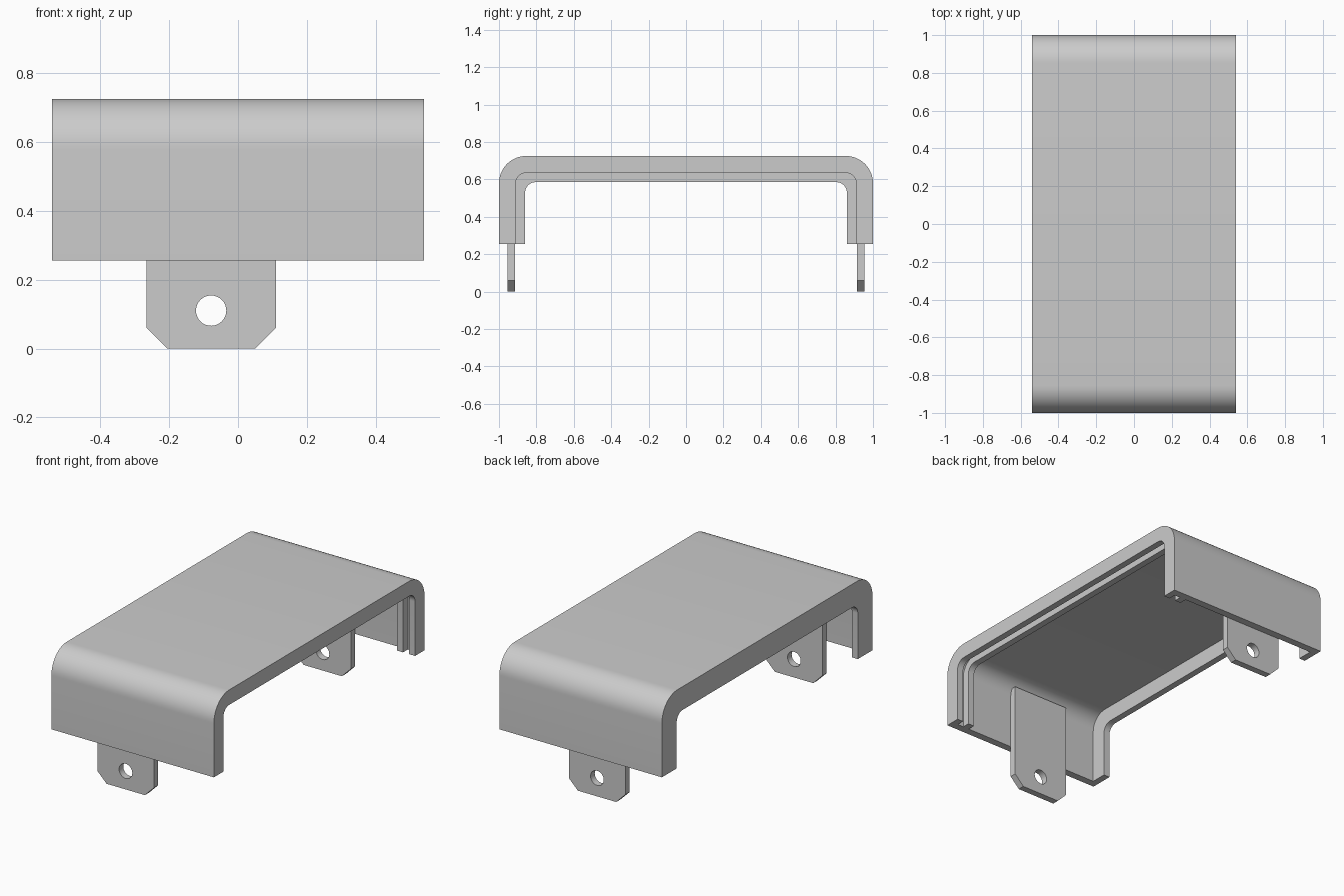
import bpy, bmesh
from math import cos, sin, pi, radians

cube = bpy.data.objects.get("Cube")
if cube:
    bpy.data.objects.remove(cube, do_unlink=True)

HALF_X, HALF_Y, TOP, BOTTOM = 0.54, 1.0, 0.725, 0.255
WALL, LIP, DEEP_LIP = 0.045, 0.09, 0.14
RIB = 0.04          # width of each rib and of the panel slot

grey = bpy.data.materials.new("light_grey")
grey.use_nodes = True
grey.diffuse_color = (0.6, 0.6, 0.6, 1)
grey.node_tree.nodes["Principled BSDF"].inputs["Base Color"].default_value = (0.6, 0.6, 0.6, 1)


def finish(obj):
    bpy.ops.object.select_all(action='DESELECT')
    obj.select_set(True)
    bpy.context.view_layer.objects.active = obj
    bpy.ops.object.shade_smooth_by_angle(angle=radians(30))


def arch(offset, steps=12):
    """Rounded U outline in (y, z), moved inwards by offset."""
    r = max(0.055, 0.145 - offset)
    y, z = HALF_Y - offset, TOP - offset
    half = [(y, BOTTOM)]
    for i in range(steps + 1):
        a = pi / 2 * i / steps
        half.append((y - r + r * cos(a), z - r + r * sin(a)))
    return half + [(-py, pz) for py, pz in reversed(half)]


# Cover: lengthwise section swept along the U outline
e = HALF_X
section = [
    (-e, 0), (e, 0),                                    # outer skin
    (e, LIP), (e - RIB, LIP),                           # end lip
    (e - RIB, WALL), (e - 2 * RIB, WALL),               # panel slot
    (e - 2 * RIB, LIP), (e - 3 * RIB, LIP),             # inner rib
    (e - 3 * RIB, WALL), (-e + RIB, WALL),              # inner skin
    (-e + RIB, DEEP_LIP), (-e, DEEP_LIP),               # deep lip
]
bm = bmesh.new()
rows = [[bm.verts.new((x, y, z)) for y, z in arch(o)] for x, o in section]
for i, row in enumerate(rows):
    nxt = rows[(i + 1) % len(rows)]
    for j in range(len(row) - 1):
        bm.faces.new((row[j], row[j + 1], nxt[j + 1], nxt[j]))
for end in (0, -1):
    bm.faces.new([row[end] for row in rows])
bmesh.ops.recalc_face_normals(bm, faces=bm.faces)
mesh = bpy.data.meshes.new("cover")
bm.to_mesh(mesh)
bm.free()
mesh.materials.append(grey)
cover = bpy.data.objects.new("cover", mesh)
bpy.context.collection.objects.link(cover)
finish(cover)


def add_spline(curve, points):
    s = curve.splines.new('POLY')
    s.points.add(len(points) - 1)
    for p, (x, y) in zip(s.points, points):
        p.co = (x, y, 0, 1)
    s.use_cyclic_u = True


# Mounting tabs with cut corners and a screw hole
x0, x1, tab_top, cut = -0.265, 0.11, 0.63, 0.06
plate = [(x0, tab_top), (x0, cut), (x0 + cut, 0), (x1 - cut, 0), (x1, cut), (x1, tab_top)]
hole = [(-0.078 + 0.044 * cos(2 * pi * i / 32), 0.11 + 0.044 * sin(2 * pi * i / 32))
        for i in range(32)]
for name, side in (("front_tab", -1), ("back_tab", 1)):
    curve = bpy.data.curves.new(name, 'CURVE')
    curve.dimensions = '2D'
    curve.fill_mode = 'BOTH'
    curve.extrude = 0.02
    add_spline(curve, plate)
    add_spline(curve, hole)
    curve.materials.append(grey)
    tab = bpy.data.objects.new(name, curve)
    tab.rotation_euler.x = pi / 2
    tab.location.y = side * 0.935
    bpy.context.collection.objects.link(tab)
    bpy.ops.object.select_all(action='DESELECT')
    tab.select_set(True)
    bpy.context.view_layer.objects.active = tab
    bpy.ops.object.convert(target='MESH')
    tab = bpy.context.view_layer.objects.active
    # Weld the caps to the rim
    bm = bmesh.new()
    bm.from_mesh(tab.data)
    bmesh.ops.remove_doubles(bm, verts=bm.verts, dist=0.0005)
    bmesh.ops.recalc_face_normals(bm, faces=bm.faces)
    bm.to_mesh(tab.data)
    bm.free()
    finish(tab)
